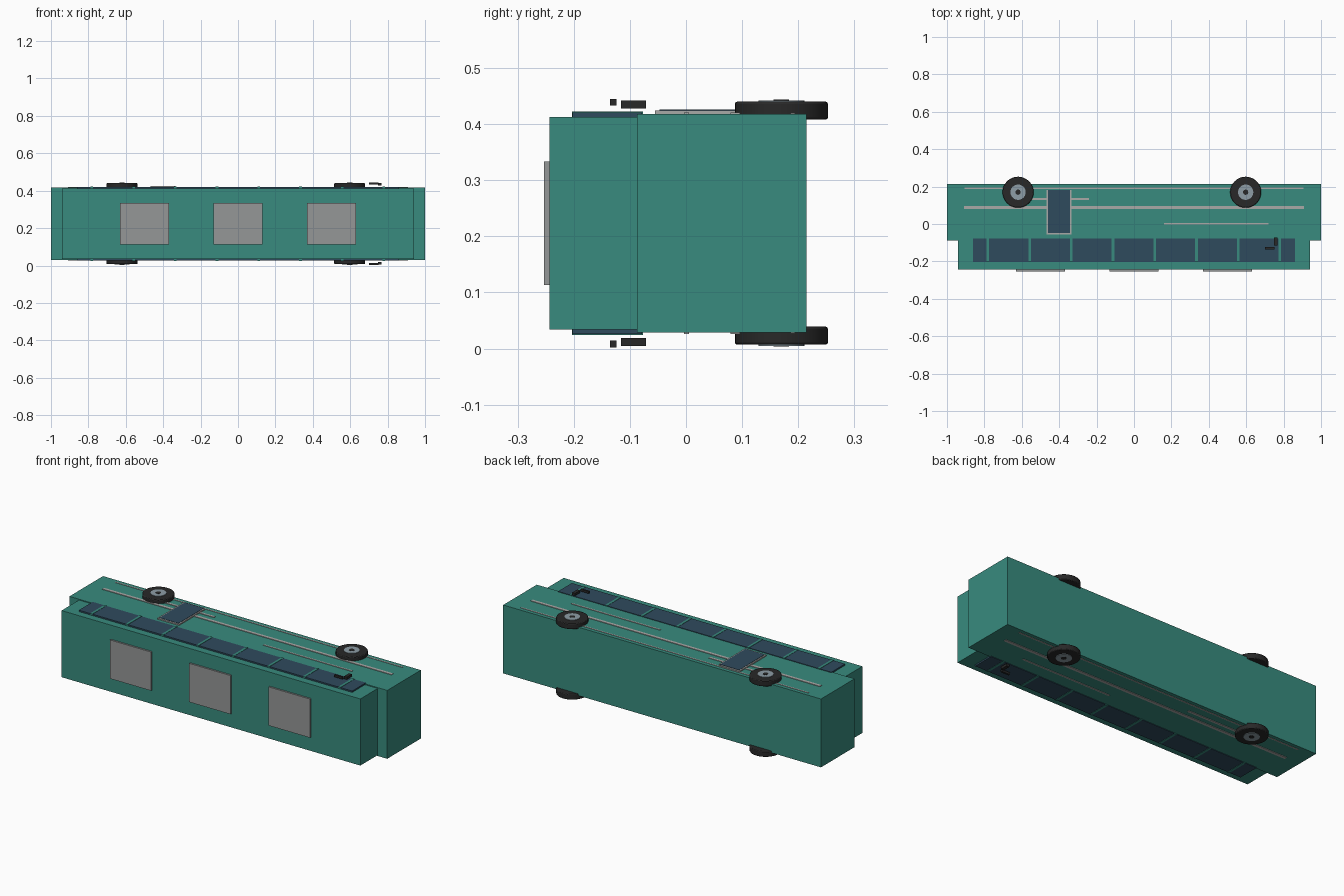
import bpy
from mathutils import Vector

cube = bpy.data.objects.get("Cube")
if cube:
    bpy.data.objects.remove(cube, do_unlink=True)

MID = 0.2235  # height of the mirror plane between the two flanks


def material(name, r, g, b):
    m = bpy.data.materials.new(name)
    m.use_nodes = True
    m.diffuse_color = (r, g, b, 1)
    m.node_tree.nodes["Principled BSDF"].inputs["Base Color"].default_value = (r, g, b, 1)
    return m


TEAL = material("teal_paint", 0.04, 0.26, 0.21)
GLASS = material("dark_blue_glass", 0.028, 0.07, 0.11)
GREY = material("roof_grey", 0.30, 0.31, 0.31)
TRIM = material("trim_grey", 0.40, 0.40, 0.39)
RUBBER = material("black_rubber", 0.021, 0.021, 0.021)
HUB = material("hub_steel", 0.27, 0.34, 0.38)


def box(name, x, y, z, mat):
    """Box from (min, max) ranges on each axis."""
    low, high = Vector((x[0], y[0], z[0])), Vector((x[1], y[1], z[1]))
    bpy.ops.mesh.primitive_cube_add(size=1, location=(low + high) / 2)
    ob = bpy.context.object
    ob.name = name
    ob.scale = high - low
    bpy.ops.object.transform_apply(location=False, rotation=False, scale=True)
    ob.data.materials.append(mat)
    return ob


def flank(side, h):
    """Height on the upper flank, reflected for the lower one."""
    return h if side == "right" else 2 * MID - h


def flank_box(name, side, x, y, z, mat):
    zs = sorted(flank(side, h) for h in z)
    return box(f"{side}_{name}", x, y, zs, mat)


def disc(name, side, x, y, radius, z, mat, bevel=0):
    zs = [flank(side, h) for h in z]
    bpy.ops.mesh.primitive_cylinder_add(vertices=32, radius=radius, depth=abs(zs[1] - zs[0]),
                                        location=(x, y, sum(zs) / 2))
    ob = bpy.context.object
    ob.name = f"{side}_{name}"
    ob.data.materials.append(mat)
    if bevel:
        mod = ob.modifiers.new("rounded_edge", "BEVEL")
        mod.width = bevel
        mod.segments = 2
        mod.limit_method = "ANGLE"
    bpy.ops.object.shade_smooth_by_angle()
    return ob


# Body shells
box("lower_body", (-1, 1), (-0.087, 0.215), (0.029, 0.418), TEAL)
box("upper_body", (-0.94, 0.94), (-0.243, -0.08), (0.034, 0.413), TEAL)

# Roof units
for i, x in enumerate((-0.5, 0, 0.5)):
    box(f"roof_unit_{i + 1}", (x - 0.13, x + 0.13), (-0.253, -0.24), (0.113, 0.333), GREY)

for side in ("right", "left"):
    # Window band and pillars
    flank_box("window_band", side, (-0.86, 0.86), (-0.202, -0.078), (0.408, 0.421), GLASS)
    for i in range(8):
        x = -0.781 + i * 0.223
        flank_box(f"window_pillar_{i + 1}", side, (x - 0.007, x + 0.007),
                  (-0.203, -0.077), (0.408, 0.4225), TEAL)

    # Trim strips
    flank_box("main_strip", side, (-0.91, 0.91), (0.079, 0.096), (0.415, 0.421), TRIM)
    flank_box("sill_strip", side, (-0.905, 0.905), (0.186, 0.194), (0.415, 0.420), TRIM)
    flank_box("front_strip", side, (0.16, 0.72), (-0.004, 0.005), (0.415, 0.421), TRIM)
    flank_box("rear_strip", side, (-0.67, -0.24), (0.127, 0.140), (0.415, 0.421), TRIM)

    # Wheels
    for name, x in (("rear", -0.62), ("front", 0.597)):
        disc(f"{name}_tyre", side, x, 0.17, 0.083, (0.408, 0.440), RUBBER, 0.004)
        disc(f"{name}_hub", side, x, 0.17, 0.041, (0.412, 0.4425), HUB)
        disc(f"{name}_hub_cap", side, x, 0.17, 0.014, (0.412, 0.4435), RUBBER)

    # Mirrors
    flank_box("mirror_arm", side, (0.70, 0.752), (-0.135, -0.124), (0.433, 0.445), RUBBER)
    flank_box("mirror_head", side, (0.748, 0.766), (-0.116, -0.071), (0.428, 0.442), RUBBER)

# Door with its frame, on one flank only
flank_box("door_frame", "right", (-0.469, -0.333), (-0.055, 0.181), (0.41, 0.4245), TRIM)
flank_box("door_glass", "right", (-0.461, -0.341), (-0.047, 0.181), (0.412, 0.426), GLASS)
